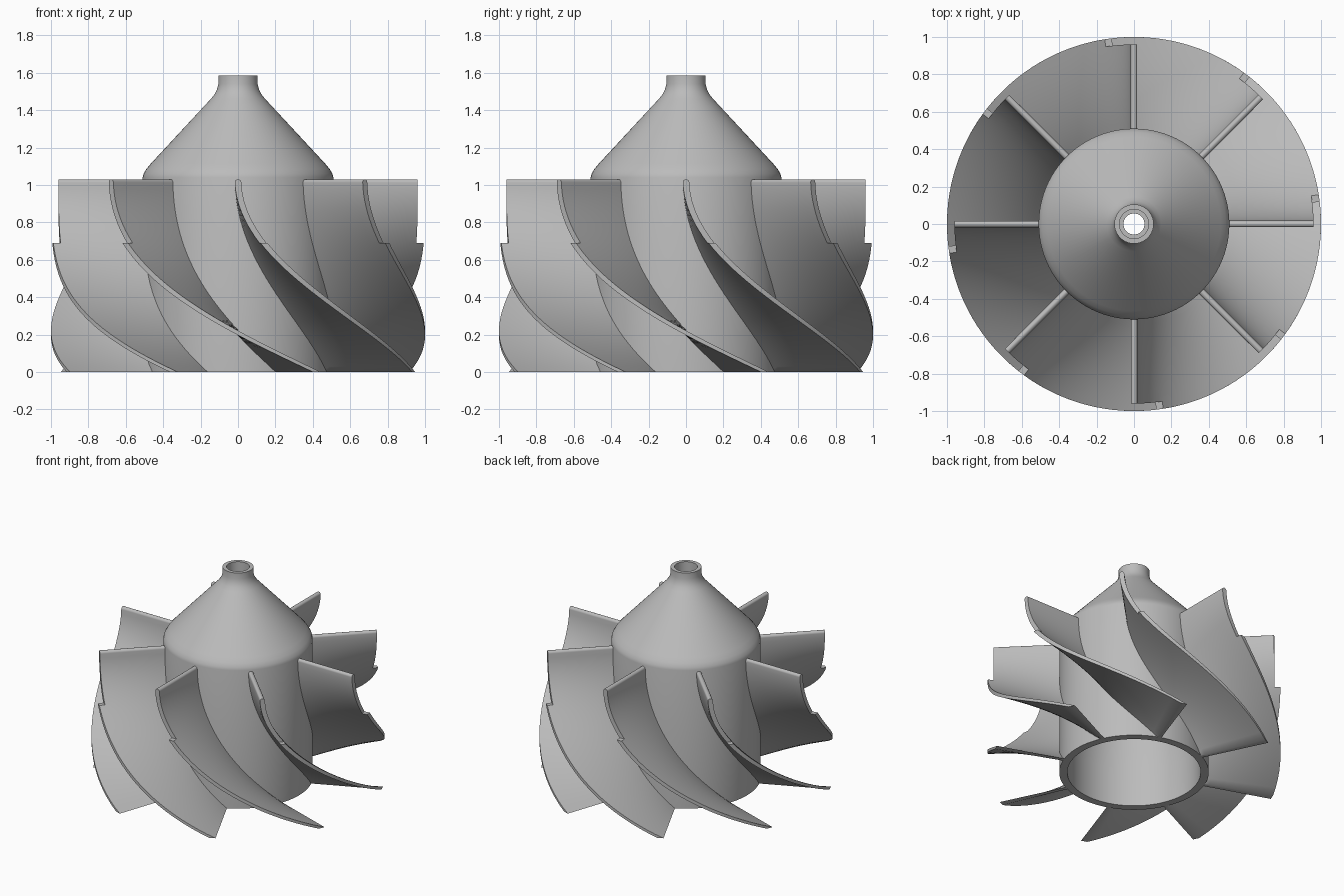
import bpy, bmesh
from math import pi, sin, cos, radians, sqrt

old = bpy.data.objects.get("Cube")
if old:
    bpy.data.objects.remove(old)

BLADES = 8
TOP = 1.03          # top of the blades
STEP = 0.69         # height of the notch in the blade tips
ROOT, INNER_TIP, TIP = 0.48, 0.96, 1.0

metal = bpy.data.materials.new("grey metal")
metal.use_nodes = True
grey = (0.5, 0.5, 0.5, 1)
metal.diffuse_color = grey
metal.node_tree.nodes["Principled BSDF"].inputs["Base Color"].default_value = grey


def finish(bm, name, angle=30):
    bmesh.ops.recalc_face_normals(bm, faces=bm.faces)
    mesh = bpy.data.meshes.new(name)
    bm.to_mesh(mesh)
    bm.free()
    mesh.materials.append(metal)
    mesh.shade_smooth()
    mesh.set_sharp_from_angle(angle=radians(angle))
    obj = bpy.data.objects.new(name, mesh)
    bpy.context.collection.objects.link(obj)
    return obj


def lathe(name, profile, segments=96):
    """Revolve a closed (radius, height) profile about z."""
    bm = bmesh.new()
    verts = [bm.verts.new((r, 0, z)) for r, z in profile]
    edges = [bm.edges.new((v, verts[i - 1])) for i, v in enumerate(verts)]
    bmesh.ops.spin(bm, geom=verts + edges, cent=(0, 0, 0), axis=(0, 0, 1),
                   angle=2 * pi, steps=segments, use_merge=True)
    bmesh.ops.remove_doubles(bm, verts=bm.verts, dist=1e-5)
    return finish(bm, name)


# Hollow hub with conical nose, counterbored neck and open base
lathe("hub", [
    (0.51, 0), (0.51, 1.04), (0.505, 1.06), (0.49, 1.085), (0.465, 1.115),
    (0.145, 1.46), (0.125, 1.485), (0.112, 1.51), (0.105, 1.54), (0.105, 1.585),
    (0.078, 1.585), (0.078, 1.5), (0.056, 1.5), (0.056, 1.36),
    (0.40, 1.0), (0.425, 0.6), (0.44, 0.42), (0.455, 0.28), (0.455, 0)])


def twist(z):
    """Sweep angle of the blade and its slope, at a height."""
    t = TOP - z
    return radians(70 * t**2 - 4 * t**3), radians(140 * t - 12 * t**2)


def half_thickness(z):
    """Blade thins towards the base and is fully rounded at the top."""
    h = 0.009 + 0.0085 * z / TOP
    d = TOP - z
    return h * sqrt(max(0.02, 1 - (1 - d / h)**2)) if d < h else h


def blade(name, start):
    bm = bmesh.new()
    low = [STEP * i / 24 for i in range(25)]
    high = [STEP + (TOP - 0.018 - STEP) * i / 10 for i in range(1, 11)]
    crown = [TOP - 0.0175 * (1 - sin(pi / 2 * i / 6)) for i in range(1, 7)]
    heights = low + high + crown
    radii = [ROOT + (INNER_TIP - ROOT) * i / 8 for i in range(9)] + [TIP]
    grid = {}

    def vert(i, j, side):
        if (i, j, side) not in grid:
            z, r = heights[i], radii[j]
            angle, slope = twist(z)
            shift = side * half_thickness(z) * sqrt(1 + (r * slope)**2) / r
            a = start + angle + shift
            grid[i, j, side] = bm.verts.new((r * cos(a), r * sin(a), z))
        return grid[i, j, side]

    def filled(i, j):
        return (0 <= i < len(heights) - 1 and 0 <= j < len(radii) - 1
                and (radii[j + 1] <= INNER_TIP + 1e-6 or heights[i + 1] <= STEP + 1e-6))

    for i in range(len(heights) - 1):
        for j in range(len(radii) - 1):
            if not filled(i, j):
                continue
            ring = [(i, j), (i, j + 1), (i + 1, j + 1), (i + 1, j)]
            # Both broad faces, then rims wherever there is no neighbour
            for side in (-1, 1):
                bm.faces.new([vert(*c, side) for c in ring])
            around = [(i - 1, j), (i, j + 1), (i + 1, j), (i, j - 1)]
            for k, near in enumerate(around):
                if not filled(*near):
                    a, b = ring[k], ring[(k + 1) % 4]
                    bm.faces.new([vert(*a, -1), vert(*b, -1), vert(*b, 1), vert(*a, 1)])
    return finish(bm, name, 40)


# Ring of swept blades
for n in range(BLADES):
    blade(f"blade_{n + 1}", 2 * pi * n / BLADES)
